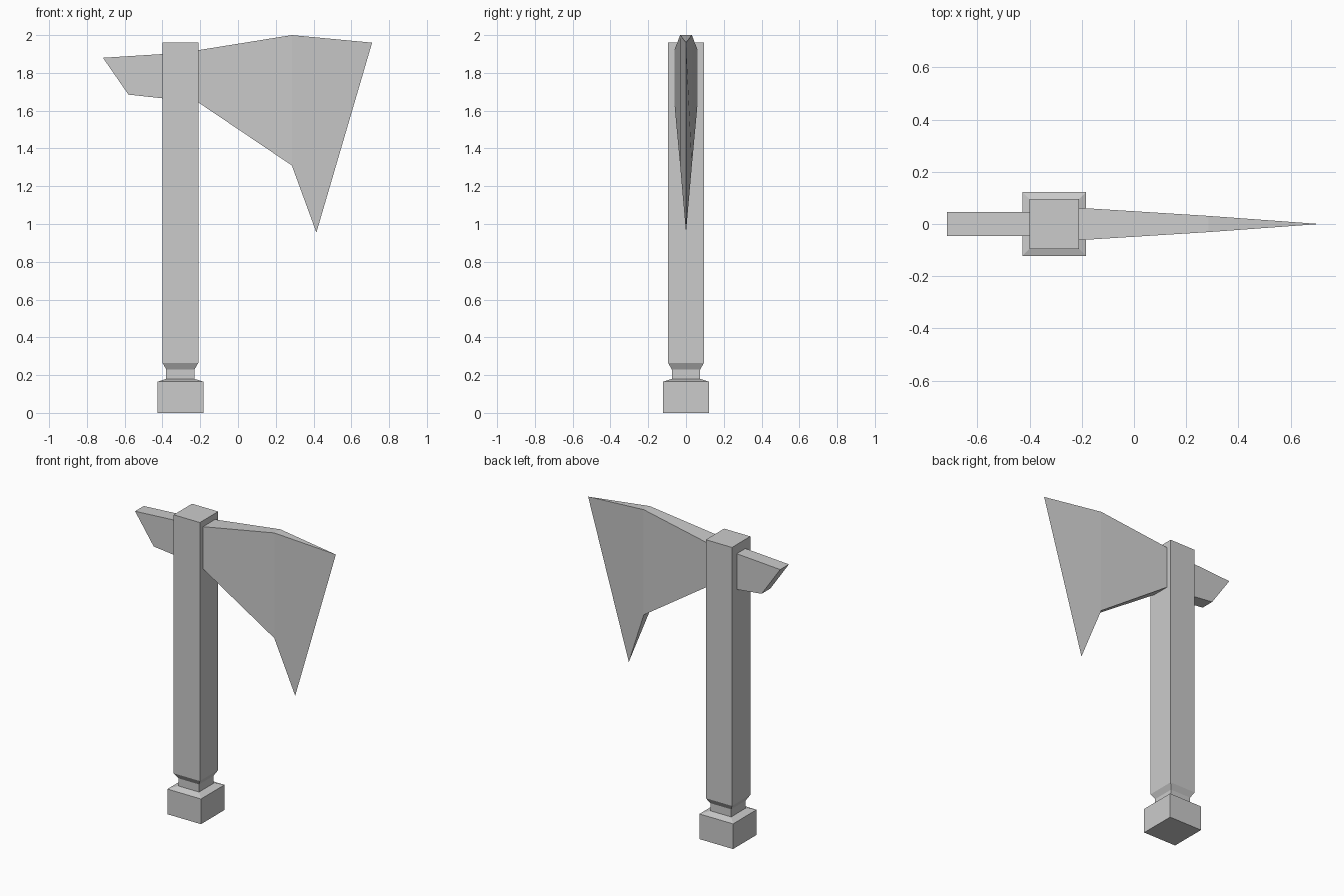
import bpy
import bmesh

cube = bpy.data.objects.get("Cube")
if cube:
    bpy.data.objects.remove(cube, do_unlink=True)

GREY = (0.6, 0.6, 0.6, 1)
grey = bpy.data.materials.new("plain_grey")
grey.use_nodes = True
grey.diffuse_color = GREY
grey.node_tree.nodes["Principled BSDF"].inputs["Base Color"].default_value = GREY

HANDLE_X = -0.305


def finish(name, bm):
    """Turn a bmesh into a flat shaded object."""
    bmesh.ops.remove_doubles(bm, verts=bm.verts, dist=0.0005)
    bmesh.ops.recalc_face_normals(bm, faces=bm.faces)
    mesh = bpy.data.meshes.new(name)
    bm.to_mesh(mesh)
    bm.free()
    mesh.materials.append(grey)
    obj = bpy.data.objects.new(name, mesh)
    bpy.context.collection.objects.link(obj)
    return obj


def loft(name, rings):
    """Skin a row of four-cornered rings and cap both ends."""
    bm = bmesh.new()
    loops = [[bm.verts.new(p) for p in ring] for ring in rings]
    for a, b in zip(loops, loops[1:]):
        for i in range(4):
            j = (i + 1) % 4
            bm.faces.new((a[i], a[j], b[j], b[i]))
    bm.faces.new(loops[0])
    bm.faces.new(loops[-1])
    bmesh.ops.dissolve_degenerate(bm, dist=0.0005, edges=bm.edges)
    return finish(name, bm)


def square(half, z):
    return [(HANDLE_X + sx * half, sy * half, z)
            for sx, sy in ((-1, -1), (1, -1), (1, 1), (-1, 1))]


def section(low, high, half):
    """Upright cross-section between a low and a high (x, z) point."""
    return [(low[0], -half, low[1]), (low[0], half, low[1]),
            (high[0], half, high[1]), (high[0], -half, high[1])]


# Square handle with a narrow neck and a pommel block
loft("handle", [square(h, z) for h, z in (
    (0.122, 0), (0.122, 0.165), (0.075, 0.18),
    (0.075, 0.23), (0.095, 0.265), (0.095, 1.96))])

# Flared blade thinning to a sharp edge
loft("blade", [
    section((-0.212, 1.645), (-0.212, 1.92), 0.062),
    section((0.285, 1.31), (0.285, 2.0), 0.031),
    section((0.415, 0.955), (0.71, 1.96), 0.0)])

# Rear spike of even thickness
loft("rear_spike", [
    section((-0.58, 1.685), (-0.715, 1.88), 0.045),
    section((-0.395, 1.665), (-0.395, 1.90), 0.045)])
